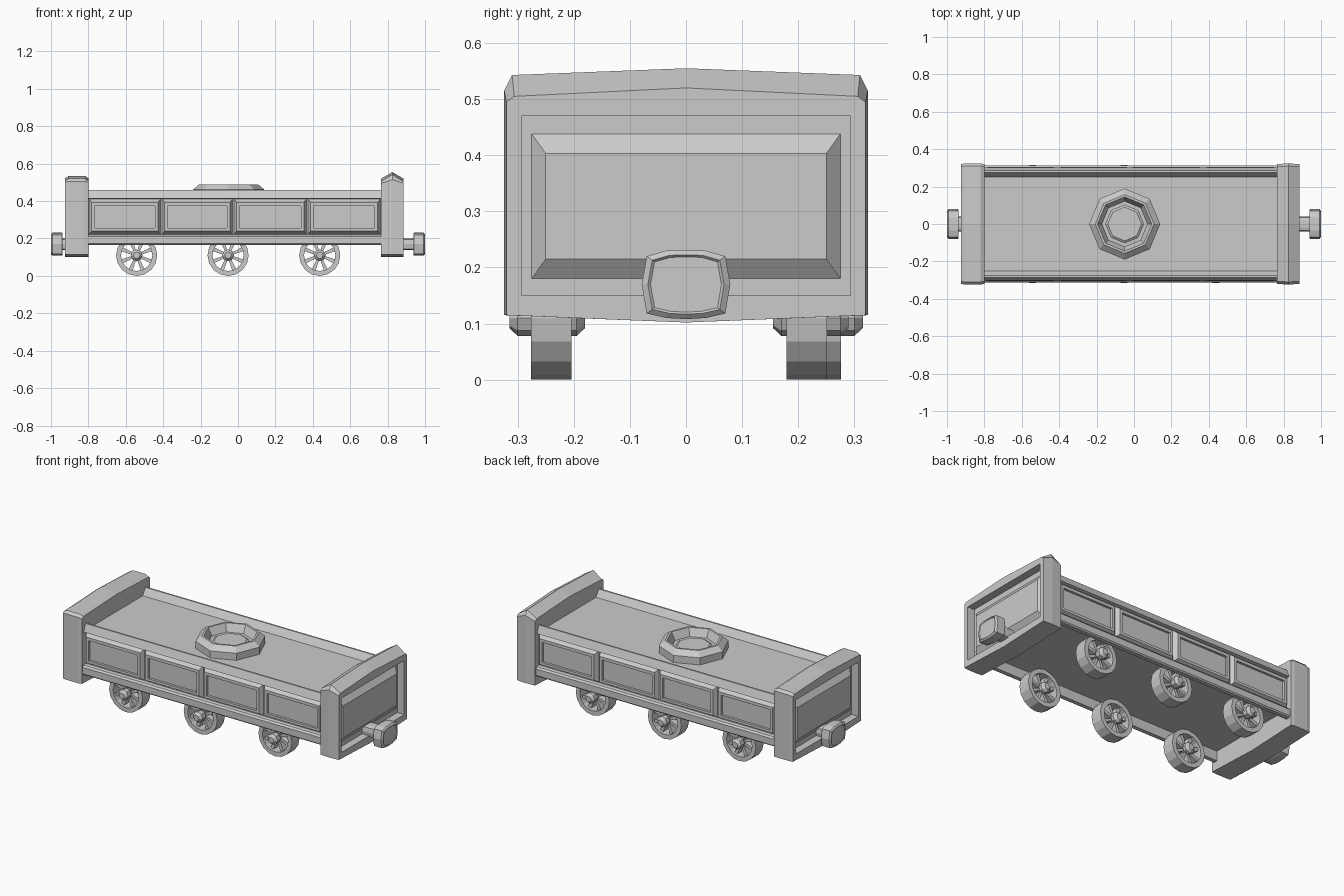
import bpy, bmesh
from math import sin, cos, pi
from mathutils import Vector

if "Cube" in bpy.data.objects:
    bpy.data.objects.remove(bpy.data.objects["Cube"])


def loft(name, sections, ring=False):
    """Skin a list of equal-length point loops; cap the ends or join last to first."""
    bm = bmesh.new()
    loops = [[bm.verts.new(p) for p in s] for s in sections]
    n = len(loops[0])
    pairs = list(zip(loops, loops[1:])) + ([(loops[-1], loops[0])] if ring else [])
    for a, b in pairs:
        for i in range(n):
            j = (i + 1) % n
            bm.faces.new((a[i], a[j], b[j], b[i]))
    if not ring:
        bm.faces.new(loops[0])
        bm.faces.new(loops[-1])
    bmesh.ops.recalc_face_normals(bm, faces=bm.faces)
    me = bpy.data.meshes.new(name)
    bm.to_mesh(me)
    bm.free()
    ob = bpy.data.objects.new(name, me)
    bpy.context.collection.objects.link(ob)
    return ob


def mirrored(half):
    """Half outline (y, z) from bottom centre to top centre -> full outline."""
    return half + [(-y, z) for y, z in reversed(half) if y > 0]


def at_x(x, outline):
    return [(x, y, z) for y, z in outline]


def rect_yz(x, y, z0, z1):
    return [(x, -y, z0), (x, y, z0), (x, y, z1), (x, -y, z1)]


def rect_xz(y, x0, x1, z0, z1):
    return [(x0, y, z0), (x1, y, z0), (x1, y, z1), (x0, y, z1)]


def circle_y(cx, y, cz, r, n):
    return [(cx + r * sin(2 * pi * i / n), y, cz - r * cos(2 * pi * i / n)) for i in range(n)]


# body: hollow underside, hanging sills, raised rim and sunken deck
body = mirrored([(0, .222), (.281, .222), (.281, .165), (.305, .165), (.312, .172), (.312, .21),
                 (.303, .22), (.283, .223), (.283, .412), (.302, .415), (.285, .46), (.275, .46),
                 (.25, .42), (0, .42)])
loft("wagon_body", [at_x(-.81, body), at_x(.78, body)])

# side panels: bevelled frame with a sunken centre
edges = [-.80, -.41, -.025, .37, .765]
for side in (-1, 1):
    for x0, x1 in zip(edges, edges[1:]):
        steps = [(.28, .002, .225, .414), (.306, .018, .24, .393),
                 (.306, .034, .255, .375), (.292, .034, .255, .375)]
        loft("side_panel", [rect_xz(side * y, x0 + m, x1 - m, a, b) for y, m, a, b in steps])


# end boards: arched top and bottom, recessed outer face
def board_outline(w, corner, shoulder, top):
    return mirrored([(0, .102), (w, .115), (w, corner), (w - .014, shoulder), (0, top)])


def end_board(name, sections, face, out):
    board = loft(name, [at_x(x, board_outline(*s)) for x, *s in sections])
    floor = face - out * .045
    cutter = loft("recess_cutter", [rect_yz(floor, .293, .15, .47),
                                    rect_yz(face + out * .05, .293, .15, .47)])
    cutter.hide_render = True
    cutter.hide_viewport = True
    mod = board.modifiers.new("recess", "BOOLEAN")
    mod.operation = "DIFFERENCE"
    mod.solver = "EXACT"
    mod.object = cutter
    # raised panel inside the recess
    loft("end_panel", [rect_yz(floor - out * .005, .275, .18, .438),
                       rect_yz(floor, .275, .18, .438),
                       rect_yz(floor + out * .025, .25, .215, .403)])


end_board("right_end_board", [(.765, .32, .495, .505, .52), (.825, .324, .515, .543, .555),
                              (.885, .32, .495, .505, .52)], .885, 1)
end_board("left_end_board", [(-.925, .32, .50, .51, .522), (-.905, .324, .505, .52, .535),
                             (-.82, .324, .505, .52, .535), (-.80, .32, .50, .51, .522)], -.925, -1)

# buffers: bulged rectangular head on a short stem
head = mirrored([(0, -.062), (.035, -.06), (.07, -.052), (.079, 0), (.07, .05), (.035, .06), (0, .061)])
for out, root in ((1, .84), (-1, .88)):
    def scaled(x, s):
        return [(out * x, y * s, .17 + z * s) for y, z in head]
    loft("buffer", [scaled(root, .5), scaled(.938, .5), scaled(.938, .96), scaled(.942, 1),
                    scaled(.992, 1), scaled(1, .86), scaled(.996, .8)])

# hatch on the deck: octagonal collar with a sunken lid
collar = [(.19, .415), (.19, .462), (.157, .49), (.145, .49), (.122, .445), (.102, .445), (.09, .453)]
loft("hatch", [[(-.05 + r * cos(i * pi / 4), r * sin(i * pi / 4), z) for i in range(8)]
               for r, z in collar])


# spoked wheels
def wheel(cx, cy, out):
    cz, h = .11, .036
    loft("wheel_rim", [circle_y(cx, cy + y, cz, r, 16)
                       for r, y in ((.11, -h), (.11, h), (.084, h), (.084, -h))], ring=True)
    hub = [(.018, -.06), (.032, -.045), (.032, -.025), (.024, -.02),
           (.024, .02), (.032, .03), (.032, .06), (.018, .075)]
    loft("wheel_hub", [circle_y(cx, cy + out * y, cz, r, 8) for r, y in hub])
    for k in range(8):
        a = (k + .5) * pi / 4
        d, t = Vector((cos(a), 0, sin(a))), Vector((-sin(a), 0, cos(a)))
        c = Vector((cx, cy, cz))
        secs = []
        for r, w in ((.018, .006), (.087, .011)):
            secs.append([c + d * r + t * sx * w + Vector((0, sy * .018, 0))
                         for sx, sy in ((-1, -1), (1, -1), (1, 1), (-1, 1))])
        loft("wheel_spoke", secs)


for x in (-.542, -.053, .437):
    wheel(x, -.24, -1)
    wheel(x, .215 if x > .4 else .24, 1)
